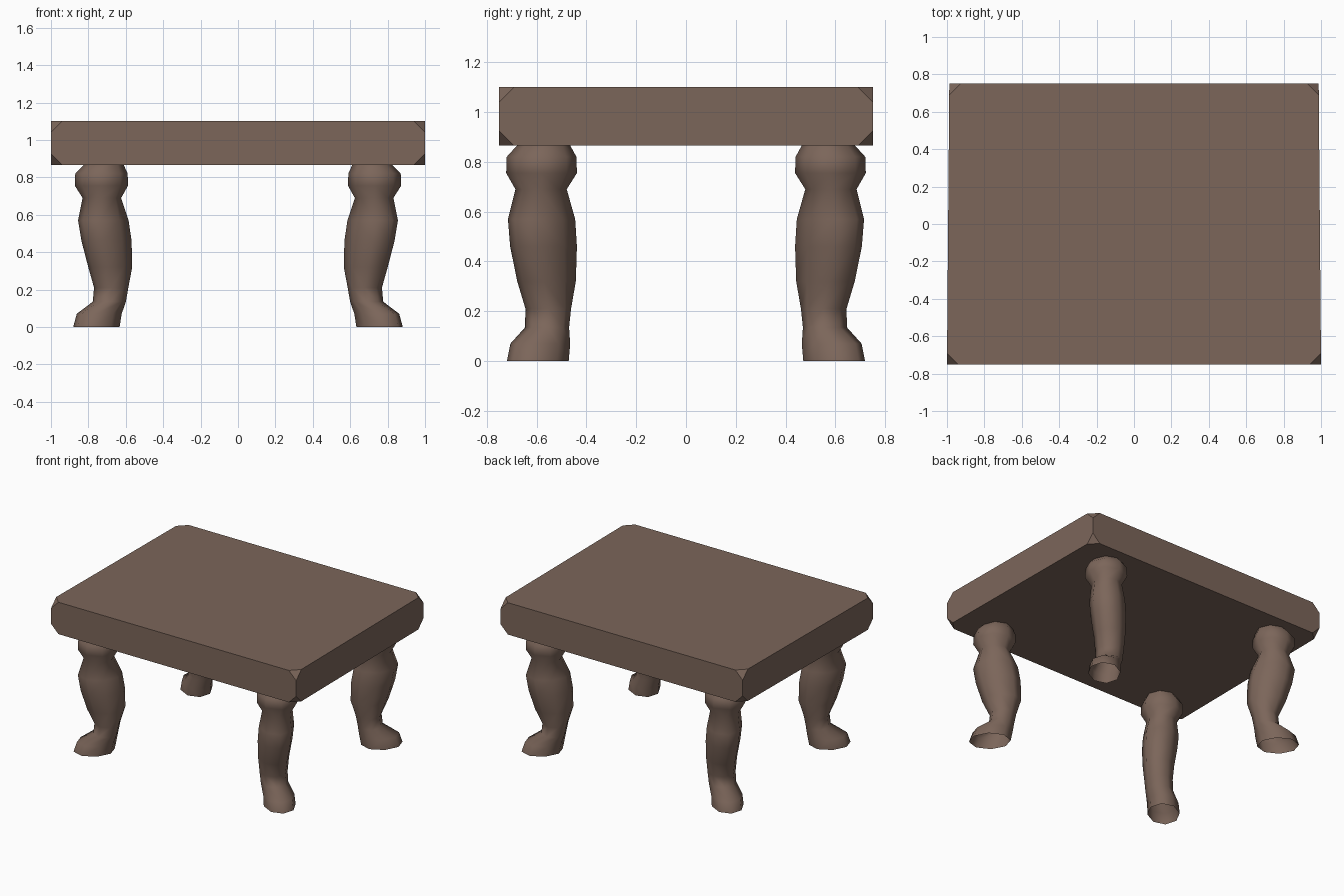
import bpy, bmesh, math

if "Cube" in bpy.data.objects:
    bpy.data.objects.remove(bpy.data.objects["Cube"])

wood = bpy.data.materials.new("dark brown wood")
wood.diffuse_color = (0.20, 0.132, 0.102, 1)
wood.use_nodes = True
wood.node_tree.nodes["Principled BSDF"].inputs["Base Color"].default_value = wood.diffuse_color


def finish(name, bm, angle):
    bmesh.ops.recalc_face_normals(bm, faces=bm.faces)
    mesh = bpy.data.meshes.new(name)
    bm.to_mesh(mesh)
    bm.free()
    mesh.materials.append(wood)
    ob = bpy.data.objects.new(name, mesh)
    bpy.context.collection.objects.link(ob)
    bpy.ops.object.select_all(action='DESELECT')
    ob.select_set(True)
    bpy.context.view_layer.objects.active = ob
    bpy.ops.object.shade_smooth_by_angle(angle=math.radians(angle))
    return ob


# Thick slab with its eight corners clipped, slightly narrower at the back
bm = bmesh.new()
bmesh.ops.create_cube(bm, size=1)
for v in bm.verts:
    v.co.x *= 2.0 if v.co.y < 0 else 1.975
    v.co.y *= 1.5
    v.co.z = 0.9825 + v.co.z * 0.235
bmesh.ops.bevel(bm, geom=list(bm.verts), offset=0.06, segments=1,
                affect='VERTICES', profile=0.5)
finish("tabletop", bm, 35)

# Leg rings: height, centre x, centre y, radius along the outward diagonal, radius across
RINGS = [
    (0.00, 0.757, 0.595, 0.140, 0.108),
    (0.07, 0.742, 0.585, 0.135, 0.105),
    (0.135, 0.688, 0.558, 0.085, 0.092),
    (0.21, 0.678, 0.553, 0.088, 0.095),
    (0.32, 0.683, 0.560, 0.130, 0.105),
    (0.46, 0.703, 0.572, 0.150, 0.118),
    (0.57, 0.720, 0.580, 0.150, 0.120),
    (0.69, 0.728, 0.582, 0.103, 0.103),
    (0.755, 0.730, 0.580, 0.142, 0.142),
    (0.82, 0.730, 0.580, 0.140, 0.140),
    (0.875, 0.715, 0.570, 0.100, 0.100),
]
SIDES = 8


def leg(name, sx, sy):
    bm = bmesh.new()
    loops = []
    for z, cx, cy, a, b in RINGS:
        loop = []
        for i in range(SIDES):
            t = math.tau * i / SIDES
            u, w = a * math.cos(t), b * math.sin(t)
            x = cx + (u - w) * math.sqrt(0.5)
            y = cy + (u + w) * math.sqrt(0.5)
            loop.append(bm.verts.new((sx * x, sy * y, z)))
        loops.append(loop)
    for lo, hi in zip(loops, loops[1:]):
        for i in range(SIDES):
            j = (i + 1) % SIDES
            bm.faces.new((lo[i], lo[j], hi[j], hi[i]))
    finish(name, bm, 60)


# Four curved legs with feet turned outward
for side, sx in (("left", -1), ("right", 1)):
    for end, sy in (("front", -1), ("back", 1)):
        leg(f"{end}_{side}_leg", sx, sy)
